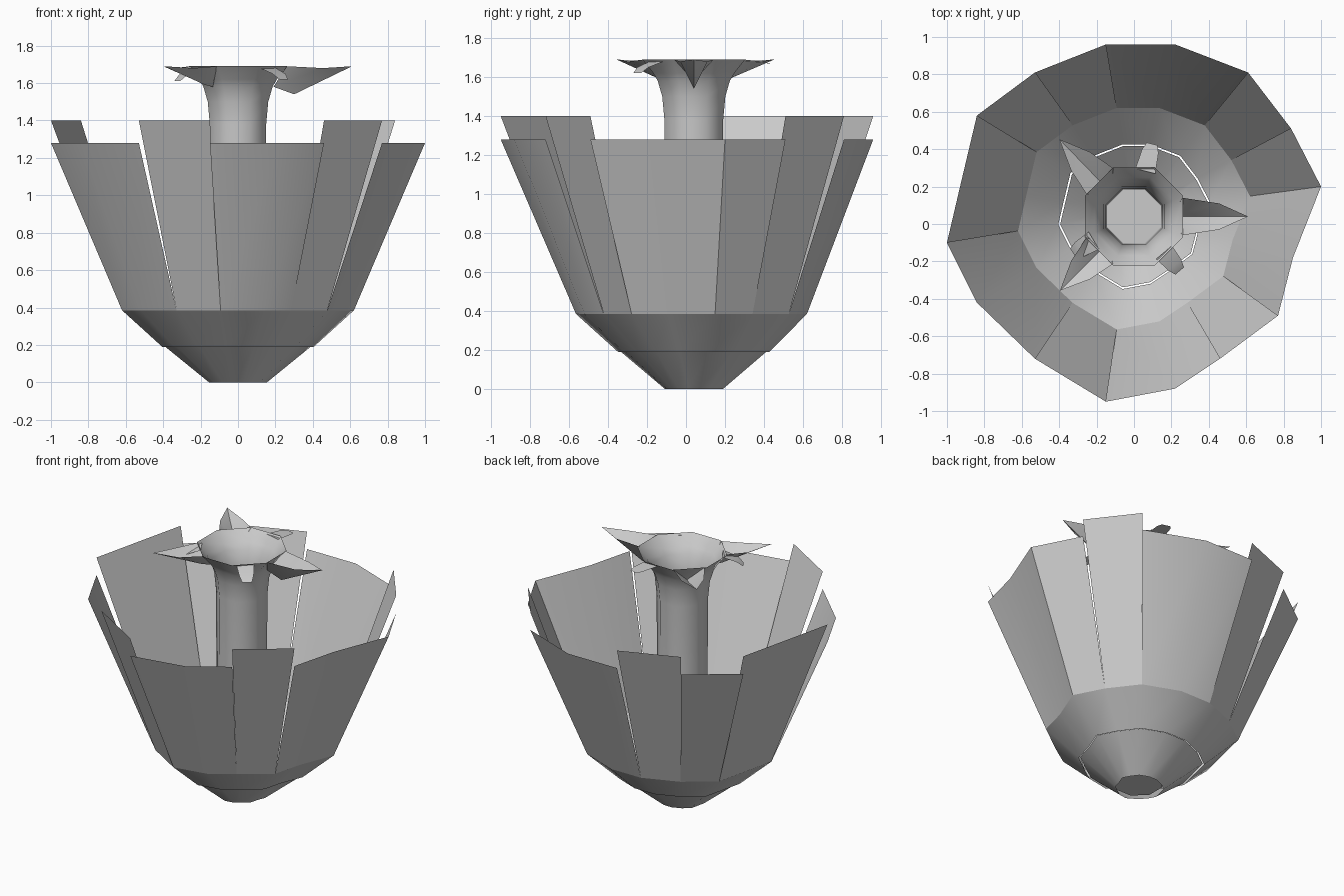
import bpy, bmesh, math

if "Cube" in bpy.data.objects:
    bpy.data.objects.remove(bpy.data.objects["Cube"])

CY = 0.04  # flower axis offset in y

# Outline of the petal tips seen from above
P = [(-1, -.1), (-.84, -.42), (-.53, -.72), (-.15, -.95), (.22, -.88), (.46, -.72),
     (.77, -.49), (.85, -.18), (1, .2), (.84, .51), (.61, .81), (.22, .96),
     (-.15, .96), (-.53, .81), (-.84, .58), (-.93, .2)]


def make(name, verts, faces, smooth=True, angle=45):
    me = bpy.data.meshes.new(name)
    me.from_pydata(verts, [], faces)
    ob = bpy.data.objects.new(name, me)
    bpy.context.collection.objects.link(ob)
    bpy.ops.object.select_all(action='DESELECT')
    ob.select_set(True)
    bpy.context.view_layer.objects.active = ob
    if smooth:
        bpy.ops.object.shade_smooth_by_angle(angle=math.radians(angle))
    return ob


def loft(name, rings, closed=True, angle=45):
    n = len(rings[0])
    verts = [v for r in rings for v in r]
    faces = []
    for k in range(len(rings) - 1):
        for i in range(n if closed else n - 1):
            j = (i + 1) % n
            faces.append((k*n + i, k*n + j, (k+1)*n + j, (k+1)*n + i))
    return make(name, verts, faces, angle=angle)


def scaled(pts, s, dy, z):
    return [(x*s, y*s + dy, z) for x, y in pts]


# Petals: alternating short wide ones and tall narrow ones
starts = [0, 2, 3, 5, 6, 9, 10, 12, 13, 14, 16]
for k in range(10):
    pts = [P[i % len(P)] for i in range(starts[k], starts[k+1] + 1)]
    top = 1.40 if k % 2 else 1.28
    loft("tall_petal" if k % 2 else "short_petal",
         [scaled(pts, .62, .025, .385), scaled(pts, 1, 0, top)], closed=False)

# Calyx: two stacked cone bands below the petals
loft("upper_calyx", [scaled(P, .405, .037, .19), scaled(P, .62, .025, .385)], angle=35)
loft("lower_calyx", [scaled(P, .155, CY, 0), scaled(P, .395, .037, .195)], angle=35)


# Central tube flaring into an eight-sided cup
def ring(r, z, n=8):
    return [(r*math.cos(math.tau*(i+.5)/n), CY + r*math.sin(math.tau*(i+.5)/n), z)
            for i in range(n)]


loft("central_tube", [ring(r, z) for r, z in
     [(.155, .03), (.16, .7), (.163, 1.38), (.175, 1.5), (.2, 1.58), (.225, 1.62), (.285, 1.69)]], angle=60)
make("tube_floor", ring(.155, .03), [tuple(range(8))])


# Pointed keeled lobes around the cup rim
def lobe(name, ang, base_r, tip_r, width, keel_r, keel_z, tip_z):
    a = math.radians(ang)
    c, s = math.cos(a), math.sin(a)

    def pt(r, t, z):
        return (r*c - t*s, CY + r*s + t*c, z)
    v = [pt(.19, 0, 1.58), pt(base_r, width, 1.69), pt(base_r, -width, 1.69),
         pt(keel_r, 0, keel_z), pt((keel_r + tip_r)/2, width*.7, 1.68),
         pt((keel_r + tip_r)/2, -width*.7, 1.68), pt(tip_r, 0, tip_z)]
    make(name, v, [(0, 3, 4, 1), (0, 2, 5, 3), (3, 6, 4), (3, 5, 6)])


lobe("side_lobe", 0, .26, .61, .1, .3, 1.54, 1.69)
lobe("back_lobe", 134, .26, .575, .1, .25, 1.59, 1.69)
lobe("front_lobe", 225, .26, .56, .1, .25, 1.59, 1.69)


# Small folded tongues hanging between the lobes
def tongue(ang, r_end, z_end):
    a = math.radians(ang)
    c, s = math.cos(a), math.sin(a)
    prof = [(.25, .055, 1.68), (r_end - .04, .045, (1.68 + z_end)/2), (r_end, .03, z_end)]
    loft("small_tongue", [[(r*c - t*w*s, CY + r*s + t*w*c, z) for t in (-1, 1)]
                          for r, w, z in prof], closed=False)


tongue(76, .40, 1.67)
tongue(-50, .38, 1.62)
tongue(211, .38, 1.61)
